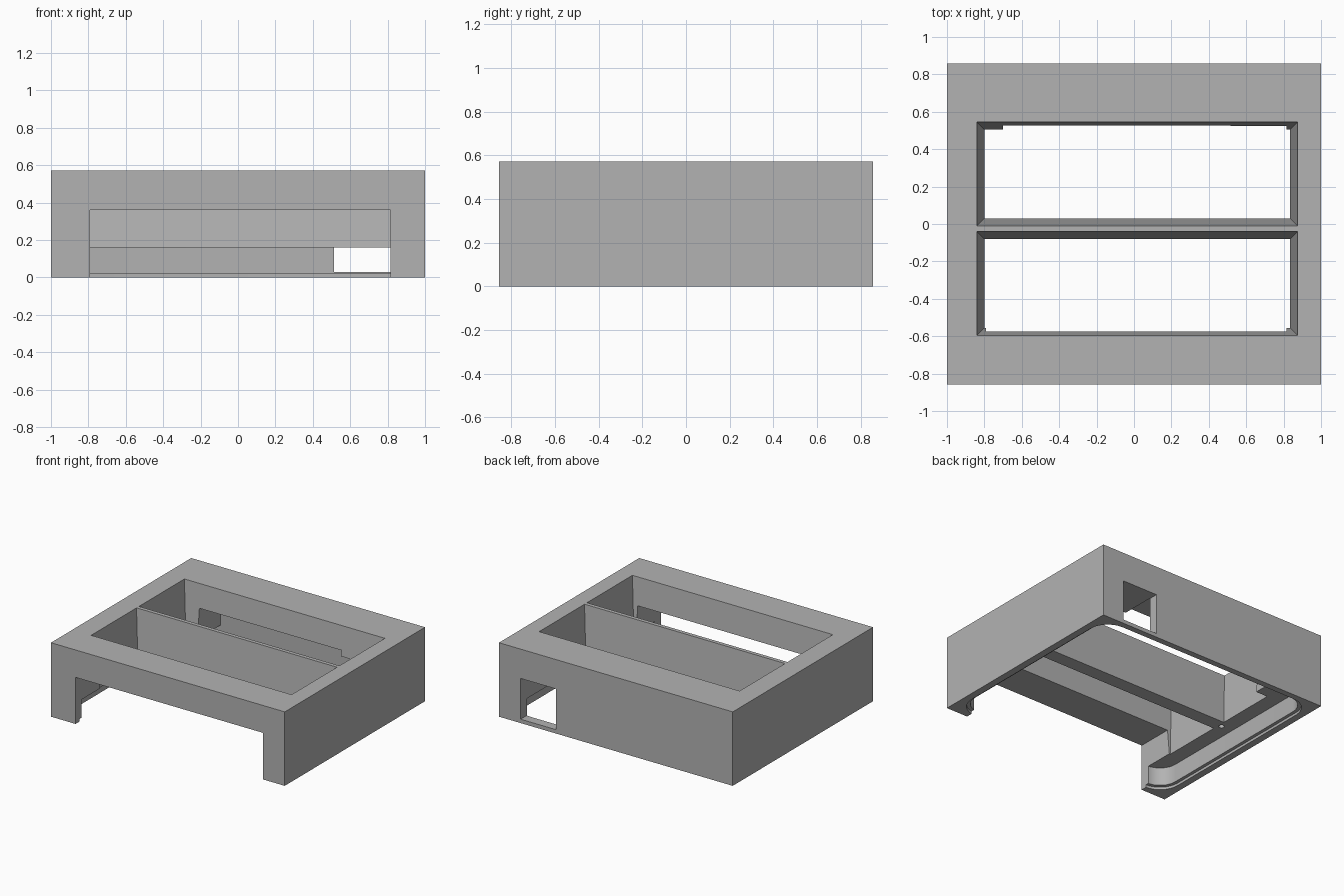
import bpy, bmesh
from math import cos, sin, pi

cube = bpy.data.objects.get("Cube")
if cube:
    bpy.data.objects.remove(cube, do_unlink=True)

grey = bpy.data.materials.new("plain grey")
grey.use_nodes = True
colour = (0.45, 0.45, 0.45, 1)
grey.diffuse_color = colour
grey.node_tree.nodes["Principled BSDF"].inputs["Base Color"].default_value = colour


def rect(x0, x1, y0, y1, r=0, steps=8):
    """Counter-clockwise outline, with rounded corners when r is given."""
    if not r:
        return [(x0, y0), (x1, y0), (x1, y1), (x0, y1)]
    centres = [(x1 - r, y1 - r), (x0 + r, y1 - r), (x0 + r, y0 + r), (x1 - r, y0 + r)]
    return [(cx + r * cos((q + i / steps) * pi / 2), cy + r * sin((q + i / steps) * pi / 2))
            for q, (cx, cy) in enumerate(centres) for i in range(steps + 1)]


def loft(name, *sections):
    """Closed solid through (outline, z) sections, from bottom to top."""
    bm = bmesh.new()
    rings = [[bm.verts.new((x, y, z)) for x, y in outline] for outline, z in sections]
    n = len(rings[0])
    for a, b in zip(rings, rings[1:]):
        for i in range(n):
            j = (i + 1) % n
            bm.faces.new((a[i], a[j], b[j], b[i]))
    bm.faces.new(rings[0][::-1])
    bm.faces.new(rings[-1])
    mesh = bpy.data.meshes.new(name)
    bm.to_mesh(mesh)
    bm.free()
    mesh.materials.append(grey)
    obj = bpy.data.objects.new(name, mesh)
    bpy.context.collection.objects.link(obj)
    return obj


def prism(name, outline, z0, z1):
    return loft(name, (outline, z0), (outline, z1))


housing = prism("housing", rect(-1, 1, -0.857, 0.857), 0, 0.572)

# Underside cavity with a shallow lip around it
cutters = [
    prism("cavity", rect(-0.92, 0.92, -0.785, 0.785, 0.14), -0.1, 0.16),
    prism("lip_recess", rect(-0.945, 0.945, -0.81, 0.81, 0.16), -0.1, 0.02),
]

# Two tapered openings through the top
for name, y0, y1 in (("front_opening", -0.595, -0.04), ("back_opening", -0.01, 0.545)):
    wide = rect(-0.84, 0.875, y0, y1)
    narrow = rect(-0.80, 0.835, y0 + 0.04, y1 - 0.04)
    cutters.append(loft(name, (narrow, 0.1), (narrow, 0.16), (wide, 0.572), (wide, 0.7)))

# Front notch, back pocket and back window
cutters += [
    prism("front_notch", rect(-0.79, 0.815, -1, -0.3), -0.1, 0.36),
    prism("back_pocket", rect(-0.70, 0.515, 0.3, 0.783), 0.1, 0.39),
    prism("back_window", rect(0.512, 0.815, 0.3, 1), 0.03, 0.345),
]

# Screw hole at the end of the divider
cutters.append(prism("screw_hole", rect(-0.845, -0.805, -0.045, -0.005, 0.0199, 4), 0.1, 0.3))

bpy.context.view_layer.objects.active = housing
for cutter in cutters:
    mod = housing.modifiers.new(cutter.name, 'BOOLEAN')
    mod.operation = 'DIFFERENCE'
    mod.solver = 'EXACT'
    mod.object = cutter
    bpy.ops.object.modifier_apply(modifier=mod.name)
    bpy.data.objects.remove(cutter, do_unlink=True)

bpy.ops.object.select_all(action='DESELECT')
housing.select_set(True)
bpy.ops.object.shade_smooth_by_angle()
